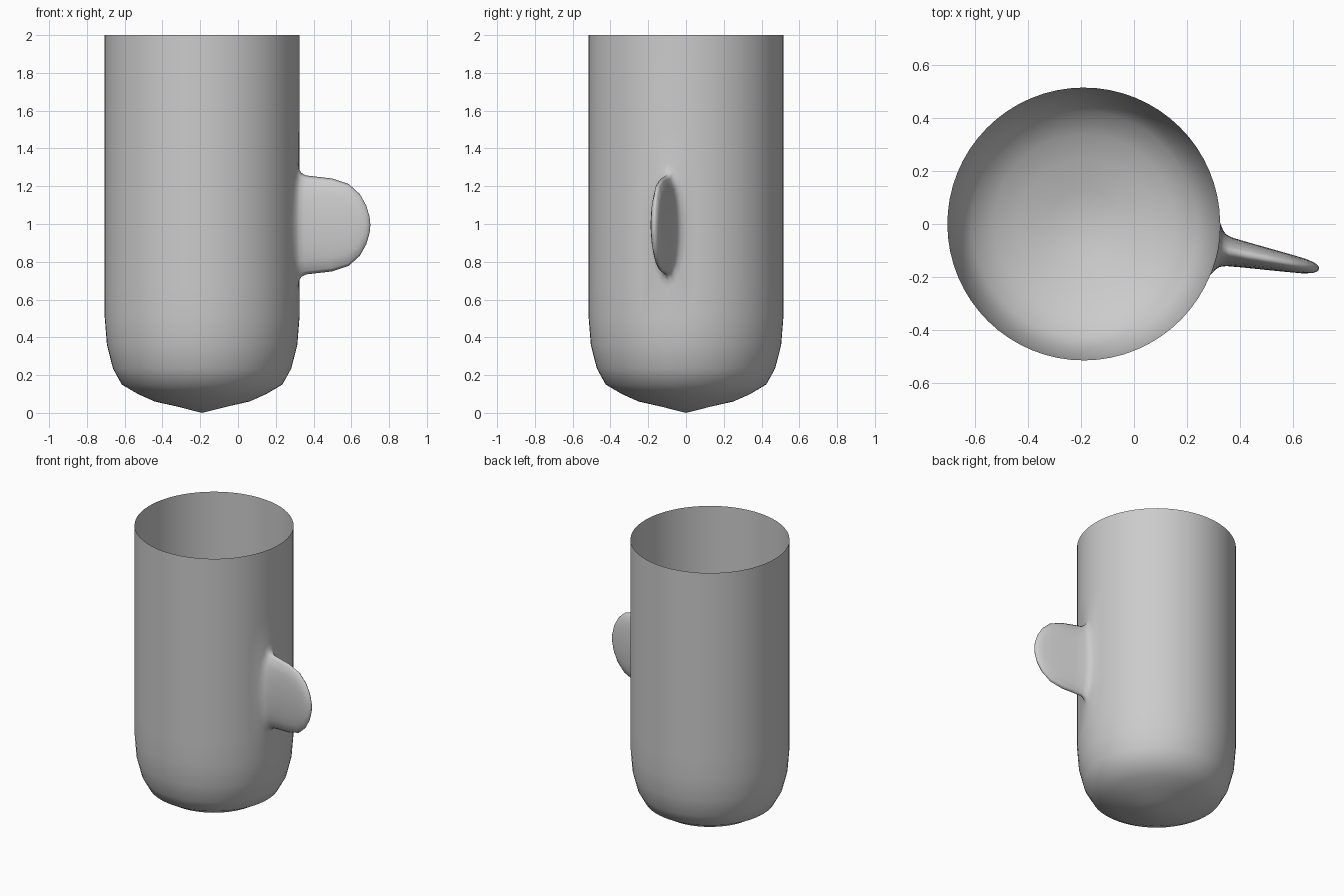
import bpy, bmesh, math
from mathutils import Vector

if "Cube" in bpy.data.objects:
    bpy.data.objects.remove(bpy.data.objects["Cube"])

CX, R = -0.19, 0.516           # cup axis and radius
COLS = 64
DA = 2 * math.pi / COLS
FIN_ANGLE = math.atan2(-0.17, 0.89)
FIN_Z = 0.995
BC, BR = 4, 8                  # columns and rows of wall opened for the handle

grey = bpy.data.materials.new("plain_grey")
grey.diffuse_color = (0.6, 0.6, 0.6, 1)
grey.use_nodes = True
grey.node_tree.nodes["Principled BSDF"].inputs["Base Color"].default_value = grey.diffuse_color

bm = bmesh.new()


def square_to_disc(u, v):
    return u * math.sqrt(1 - v * v / 2), v * math.sqrt(1 - u * u / 2)


def wall_point(angle, r, z):
    return Vector((CX + r * math.cos(angle), r * math.sin(angle), z))


# Cup profile: rounded bottom, then straight wall rows
profile = [(0.13, 0.033), (0.25, 0.06), (0.34, 0.10), (0.425, 0.15), (0.472, 0.235),
           (0.504, 0.36), (R, 0.51)]
first = len(profile)
profile += [(R, FIN_Z - 0.32 + 0.08 * j) for j in range(BR + 1)]
profile += [(R, 1.5), (R, 2.0)]

rows = []
for j, (r, z) in enumerate(profile):
    row = []
    for k in range(COLS):
        off, zz = (k - BC / 2) * DA, z
        # The handle opening is rounded into an oval on the wall
        if k <= BC and first <= j <= first + BR:
            u, v = square_to_disc(k * 2 / BC - 1, (j - first) * 2 / BR - 1)
            off, zz = u * BC / 2 * DA, FIN_Z + v * 0.33
        row.append(bm.verts.new(wall_point(FIN_ANGLE + off, r, zz)))
    rows.append(row)

# Pointed underside
apex = bm.verts.new((CX, 0, 0))
for k in range(COLS):
    bm.faces.new((apex, rows[0][(k + 1) % COLS], rows[0][k]))

# Cup wall, leaving the handle opening free
for j in range(len(rows) - 1):
    for k in range(COLS):
        if k < BC and first <= j < first + BR:
            continue
        n = (k + 1) % COLS
        bm.faces.new((rows[j][k], rows[j][n], rows[j + 1][n], rows[j + 1][k]))

# Handle: oval rings run outward from the opening to a rounded tip
edge = [(i, 0) for i in range(BC)] + [(BC, i) for i in range(BR)]
edge += [(BC - i, BR) for i in range(BC)] + [(0, BR - i) for i in range(BR)]
ring = [rows[first + j][k] for k, j in edge]
out = Vector((math.cos(FIN_ANGLE), math.sin(FIN_ANGLE), 0))
side = Vector((-out.y, out.x, 0))
axis = Vector((CX, 0, FIN_Z))
sections = [(0.522, 0.076, 0.295), (0.535, 0.063, 0.275), (0.56, 0.055, 0.262),
            (0.63, 0.048, 0.254), (0.70, 0.042, 0.246), (0.79, 0.034, 0.217),
            (0.85, 0.028, 0.163), (0.885, 0.020, 0.102), (0.902, 0.010, 0.045)]
for d, t, h in sections:
    new = []
    for k, j in edge:
        u, v = square_to_disc(k * 2 / BC - 1, j * 2 / BR - 1)
        new.append(bm.verts.new(axis + out * d + side * (u * t) + Vector((0, 0, v * h))))
    for i in range(len(edge)):
        n = (i + 1) % len(edge)
        bm.faces.new((ring[i], ring[n], new[n], new[i]))
    ring = new
tip = bm.verts.new(axis + out * 0.907)
for i in range(len(ring)):
    bm.faces.new((ring[i], ring[(i + 1) % len(ring)], tip))

for f in bm.faces:
    f.smooth = True
mesh = bpy.data.meshes.new("cup_with_handle")
bm.to_mesh(mesh)
bm.free()
mesh.materials.append(grey)
bpy.context.collection.objects.link(bpy.data.objects.new("cup_with_handle", mesh))
